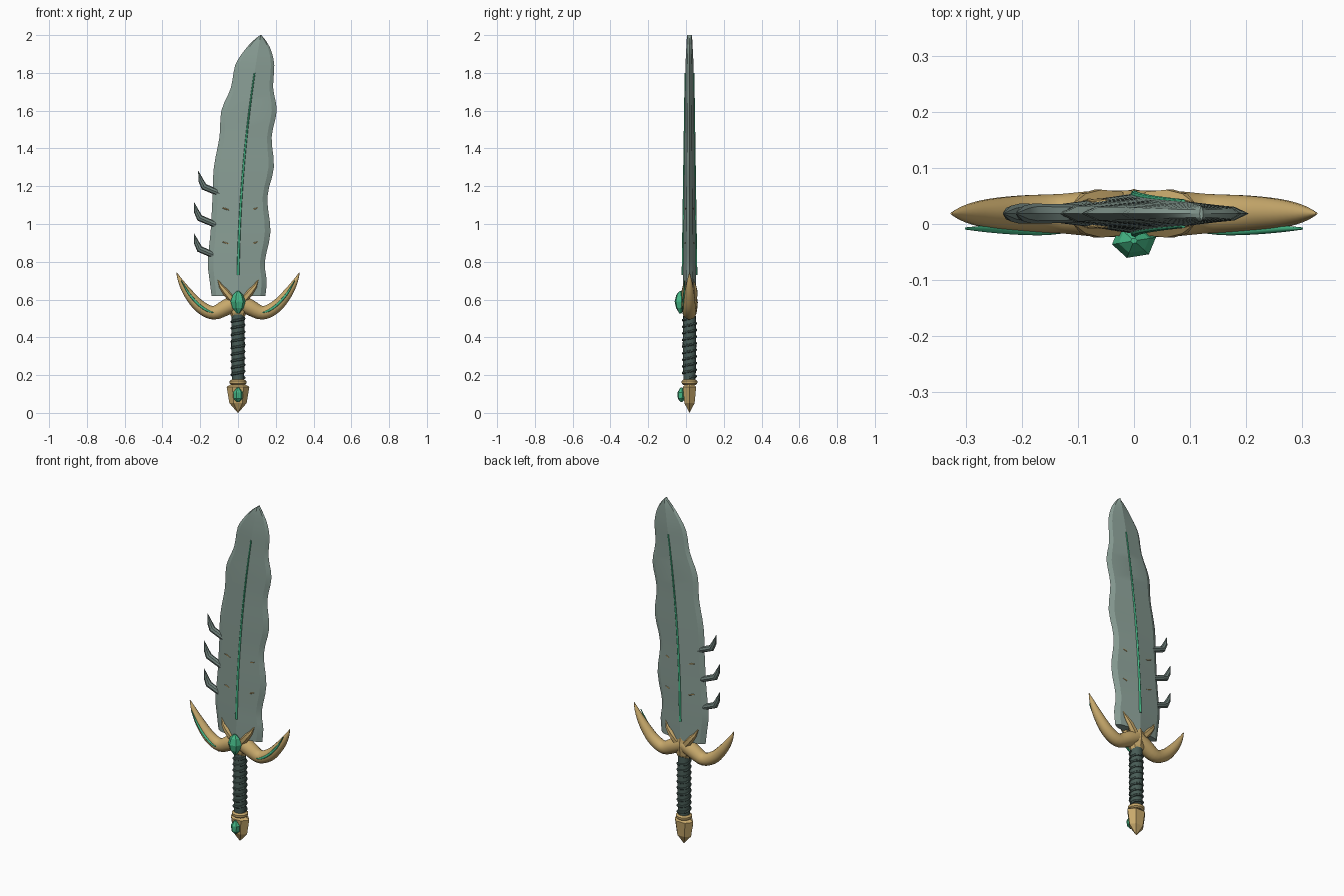
import bpy, bmesh, math
from math import sin, cos, pi
from mathutils import Vector

cube = bpy.data.objects.get("Cube")
if cube:
    bpy.data.objects.remove(cube, do_unlink=True)

MID = 0.0185  # depth of the sword's centre plane


def material(name, colour):
    mat = bpy.data.materials.new(name)
    mat.use_nodes = True
    mat.diffuse_color = (*colour, 1)
    node = next(n for n in mat.node_tree.nodes if n.type == 'BSDF_PRINCIPLED')
    node.inputs["Base Color"].default_value = (*colour, 1)
    return mat


STEEL = material("grey green steel", (0.25, 0.34, 0.30))
DARK_STEEL = material("dark steel", (0.16, 0.22, 0.20))
GOLD = material("gold", (0.58, 0.40, 0.15))
GREEN = material("emerald green", (0.06, 0.48, 0.24))
LEATHER = material("dark leather", (0.065, 0.107, 0.093))


def smooth(obj, angle):
    bpy.ops.object.select_all(action='DESELECT')
    obj.select_set(True)
    bpy.context.view_layer.objects.active = obj
    bpy.ops.object.shade_smooth_by_angle(angle=math.radians(angle))


def loft(name, rings, mat, angle=0):
    """Skin a list of equal-length rings and cap both ends."""
    bm = bmesh.new()
    rows = [[bm.verts.new(p) for p in ring] for ring in rings]
    n = len(rows[0])
    for a, b in zip(rows, rows[1:]):
        for i in range(n):
            j = (i + 1) % n
            bm.faces.new((a[i], a[j], b[j], b[i]))
    bm.faces.new(rows[0])
    bm.faces.new(rows[-1])
    bmesh.ops.remove_doubles(bm, verts=bm.verts, dist=0.0002)
    bmesh.ops.recalc_face_normals(bm, faces=bm.faces)
    mesh = bpy.data.meshes.new(name)
    bm.to_mesh(mesh)
    bm.free()
    obj = bpy.data.objects.new(name, mesh)
    bpy.context.collection.objects.link(obj)
    mesh.materials.append(mat)
    if angle:
        smooth(obj, angle)
    return obj


def lathe(name, profile, sides, mat, y=MID, depth=1, turn=0, angle=0):
    """Turn (radius, z) pairs round the vertical axis, squashed in depth."""
    rings = []
    for r, z in profile:
        spin = [turn + 2 * pi * k / sides for k in range(sides)]
        rings.append([(r * cos(t), y + depth * r * sin(t), z) for t in spin])
    return loft(name, rings, mat, angle)


def catmull(points, steps):
    """Smooth path through tuples of any length."""
    pts = [points[0], *points, points[-1]]
    out = []
    for a, b, c, d in zip(pts, pts[1:], pts[2:], pts[3:]):
        for k in range(steps):
            t = k / steps
            out.append(tuple(
                q + t * (r - p) / 2 + t * t * (p - 2.5 * q + 2 * r - s / 2)
                + t ** 3 * (1.5 * (q - r) + (s - p) / 2)
                for p, q, r, s in zip(a, b, c, d)))
    return out + [points[-1]]


def tube(name, path, mat, sides=10, angle=50):
    """Sweep a circle along (x, y, z, radius) points."""
    rings = []
    for i, p in enumerate(path):
        here = Vector(p[:3])
        ahead = Vector(path[min(i + 1, len(path) - 1)][:3])
        behind = Vector(path[max(i - 1, 0)][:3])
        way = (ahead - behind).normalized()
        u = way.cross(Vector((0, 1, 0))).normalized()
        v = way.cross(u)
        spin = [2 * pi * k / sides for k in range(sides)]
        rings.append([here + p[3] * (u * cos(t) + v * sin(t)) for t in spin])
    return loft(name, rings, mat, angle)


# Blade: wavy outline as (z, left edge, right edge)
outline = [
    (0.62, -0.14, 0.145), (0.7, -0.15, 0.152), (0.8, -0.16, 0.142),
    (0.96, -0.145, 0.172), (1.14, -0.135, 0.155), (1.3, -0.128, 0.19),
    (1.46, -0.098, 0.178), (1.6, -0.088, 0.205), (1.72, -0.038, 0.186),
    (1.84, -0.015, 0.192), (1.92, 0.035, 0.175), (1.97, 0.08, 0.148),
    (2.0, 0.117, 0.123)]


def ridge(z):
    return 0.12 * ((z - 0.62) / 1.38) ** 2


def half_thickness(z):
    return 0.036 - 0.012 * (z - 0.62) - max(0, z - 1.85) * 0.04


def section(z, left, right):
    mid, t = ridge(z), half_thickness(z)
    inner_l = mid + (left - mid) * 0.82
    inner_r = mid + (right - mid) * 0.82
    front = [(left, 0), (inner_l, -0.5 * t), (mid, -t), (inner_r, -0.5 * t)]
    back = [(right, 0), (inner_r, 0.5 * t), (mid, t), (inner_l, 0.5 * t)]
    return [(x, MID + y, z) for x, y in front + back]


loft("blade", [section(*row) for row in catmull(outline, 3)], STEEL, 12)

# Glowing channels and small gold marks on both faces of the blade
for side, face in ((-1, "front"), (1, "back")):
    line = []
    for k in range(19):
        z = 0.73 + 1.07 * k / 18
        radius = 0.007 - 0.003 * k / 18
        line.append((ridge(z), MID + side * half_thickness(z), z, radius))
    tube("blade_channel_" + face, line, GREEN, 8)
    for z in (0.9, 1.08):
        for s, x in ((-1, -0.065), (1, 0.088)):
            y = MID + side * half_thickness(z) * 0.68
            tube("blade_mark_" + face,
                 [(x - 0.018, y - side * s * 0.003, z - s * 0.006, 0.002),
                  (x, y, z, 0.004),
                  (x + 0.018, y + side * s * -0.003, z + s * 0.006, 0.002)],
                 GOLD, 6)

# Hooked spikes along the right edge
for x, z in ((-0.21, 1.28), (-0.233, 1.115), (-0.233, 0.95)):
    tube("edge_spike", [
        (x + 0.13, MID, z - 0.125, 0.016), (x + 0.07, MID, z - 0.1, 0.017),
        (x + 0.03, MID, z - 0.083, 0.018), (x + 0.014, MID, z - 0.05, 0.014),
        (x, MID, z, 0.001)], DARK_STEEL, 8, 35)

# Guard: horns, their inlays and the claws holding the blade
for s, label in ((1, "left"), (-1, "right")):
    horn = [(0, 0.59, 0.042), (0.06, 0.56, 0.042), (0.13, 0.53, 0.036),
            (0.2, 0.562, 0.033), (0.26, 0.628, 0.026), (0.3, 0.69, 0.015),
            (0.325, 0.742, 0.002)]
    tube("guard_horn_" + label,
         catmull([(s * x, MID, z, r) for x, z, r in horn], 4), GOLD, 14)
    inlay = [(0.12, -0.014, 0.53, 0.002), (0.16, -0.014, 0.54, 0.006),
             (0.21, -0.012, 0.575, 0.007), (0.26, -0.009, 0.632, 0.006),
             (0.3, -0.008, 0.7, 0.002)]
    tube("horn_inlay_" + label,
         catmull([(s * x, y, z, r) for x, y, z, r in inlay], 4), GREEN, 8)
    for d in (-1, 1):
        claw = [(0.03, 0.02, 0.6, 0.022), (0.065, 0.027, 0.64, 0.018),
                (0.09, 0.026, 0.67, 0.011), (0.108, 0.018, 0.708, 0.001)]
        tube("blade_claw_" + label,
             [(s * x, MID + d * y, z, r) for x, y, z, r in claw], GOLD, 6, 20)

lathe("guard_hub", [(0.03, 0.5), (0.045, 0.53), (0.055, 0.585),
                    (0.045, 0.635), (0.02, 0.655)], 8, GOLD, depth=0.8)
lathe("guard_gem", [(0.006, 0.525), (0.03, 0.555), (0.04, 0.59),
                    (0.028, 0.625), (0.006, 0.645)], 6, GREEN,
      y=-0.03, depth=0.8, turn=0.2)

# Grip with a spiral wrap
lathe("grip", [(0.032, 0.16), (0.034, 0.25), (0.036, 0.36), (0.033, 0.52)],
      16, LEATHER, angle=40)
wrap = []
for k in range(145):
    t = 2 * pi * k / 16
    wrap.append((0.033 * cos(t), MID + 0.033 * sin(t),
                 0.185 + 0.315 * k / 144, 0.0075))
tube("grip_wrap", wrap, LEATHER, 6)

# Pommel with collar and gem
lathe("pommel_collar", [(0.035, 0.148), (0.044, 0.155), (0.045, 0.168),
                        (0.035, 0.176)], 14, GOLD, depth=0.95, angle=30)
lathe("pommel", [(0.03, 0.155), (0.06, 0.138), (0.046, 0.052), (0.001, 0)],
      6, GOLD, depth=0.68)
lathe("pommel_gem", [(0.006, 0.058), (0.024, 0.075), (0.026, 0.108),
                     (0.006, 0.135)], 6, GREEN, y=-0.024, depth=0.85, turn=0.2)
